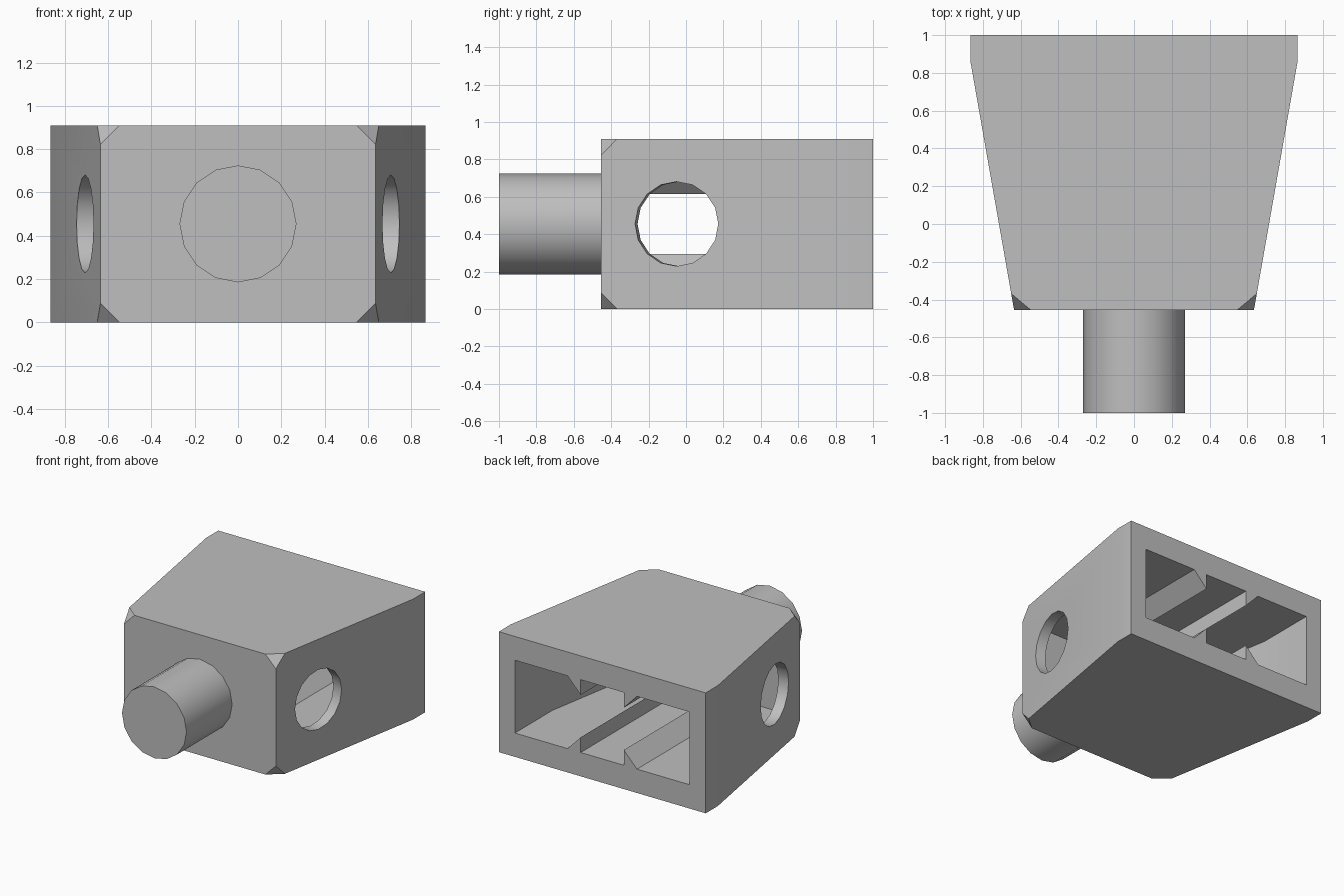
import bpy, bmesh
from math import atan, cos, sin
from mathutils import Matrix, Vector

if "Cube" in bpy.data.objects:
    bpy.data.objects.remove(bpy.data.objects["Cube"])

MID = 0.455            # height of the peg and hole axes
TAPER = 0.176          # sideways slope of the body walls

grey = bpy.data.materials.new("plain grey")
grey.use_nodes = True
color = (0.52, 0.52, 0.52, 1)
grey.diffuse_color = color
grey.node_tree.nodes["Principled BSDF"].inputs["Base Color"].default_value = color


def finish(name, bm):
    bmesh.ops.recalc_face_normals(bm, faces=bm.faces)
    mesh = bpy.data.meshes.new(name)
    bm.to_mesh(mesh)
    bm.free()
    mesh.materials.append(grey)
    obj = bpy.data.objects.new(name, mesh)
    bpy.context.collection.objects.link(obj)
    return obj


def prism(points, offset):
    """Closed outline of 3D points pushed along an offset."""
    bm = bmesh.new()
    face = bm.faces.new([bm.verts.new(p) for p in points])
    out = bmesh.ops.extrude_face_region(bm, geom=[face], use_keep_orig=True)
    verts = [v for v in out["geom"] if isinstance(v, bmesh.types.BMVert)]
    bmesh.ops.translate(bm, verts=verts, vec=offset)
    return bm


def plan(half, z, height):
    """Mirrored plan outline from (x, y) points, raised to a height."""
    ring = half + [(-x, y) for x, y in reversed(half)]
    return prism([(x, y, z) for x, y in ring], (0, 0, height))


def cylinder(name, radius, depth, center, axis):
    bm = bmesh.new()
    turn = Vector(axis).to_track_quat("Z", "Y").to_matrix().to_4x4()
    bmesh.ops.create_cone(bm, cap_ends=True, segments=16, radius1=radius,
                          radius2=radius, depth=depth,
                          matrix=Matrix.Translation(center) @ turn)
    return finish(name, bm)


def activate(obj):
    bpy.ops.object.select_all(action="DESELECT")
    obj.select_set(True)
    bpy.context.view_layer.objects.active = obj


def cut(target, cutter):
    cutter.hide_render = True
    activate(target)
    mod = target.modifiers.new("cut", "BOOLEAN")
    mod.operation, mod.solver, mod.object = "DIFFERENCE", "EXACT", cutter
    bpy.ops.object.modifier_apply(modifier=mod.name)
    bpy.data.objects.remove(cutter)


# Tapered body with the four front corners clipped
bm = plan([(0.635, -0.455), (0.865, 0.855), (0.865, 1)], 0, 0.91)
corners = [v for v in bm.verts if v.co.y < -0.4]
bmesh.ops.bevel(bm, geom=corners, offset=0.088, segments=1, profile=0.5,
                affect="VERTICES")
body = finish("body", bm)

# Cavity open at the back, with triangular ribs left on floor and ceiling
cavity = finish("cavity", plan([(0.58, -0.32), (0.73, 0.55), (0.73, 1.1)],
                               0.18, 0.55))
for side in (-1, 1):
    for up in (-1, 1):
        outline = [(0.18, 0.16), (0.18, 0.375), (0.386, 0.375)]
        ring = [(side * x, -0.5, MID + up * z) for x, z in outline]
        cut(cavity, finish("rib", prism(ring, (0, 2, 0))))
cut(body, cavity)

# Round holes square to the slanted side walls
slant = atan(TAPER)
for side in (-1, 1):
    cut(body, cylinder("side_hole", 0.226, 0.4, (side * 0.706, -0.05, MID),
                       (side * cos(slant), -sin(slant), 0)))

# Front peg
peg = cylinder("front_peg", 0.27, 0.56, (0, -0.72, MID), (0, -1, 0))

for obj in (body, peg):
    activate(obj)
    bpy.ops.object.shade_smooth_by_angle()
